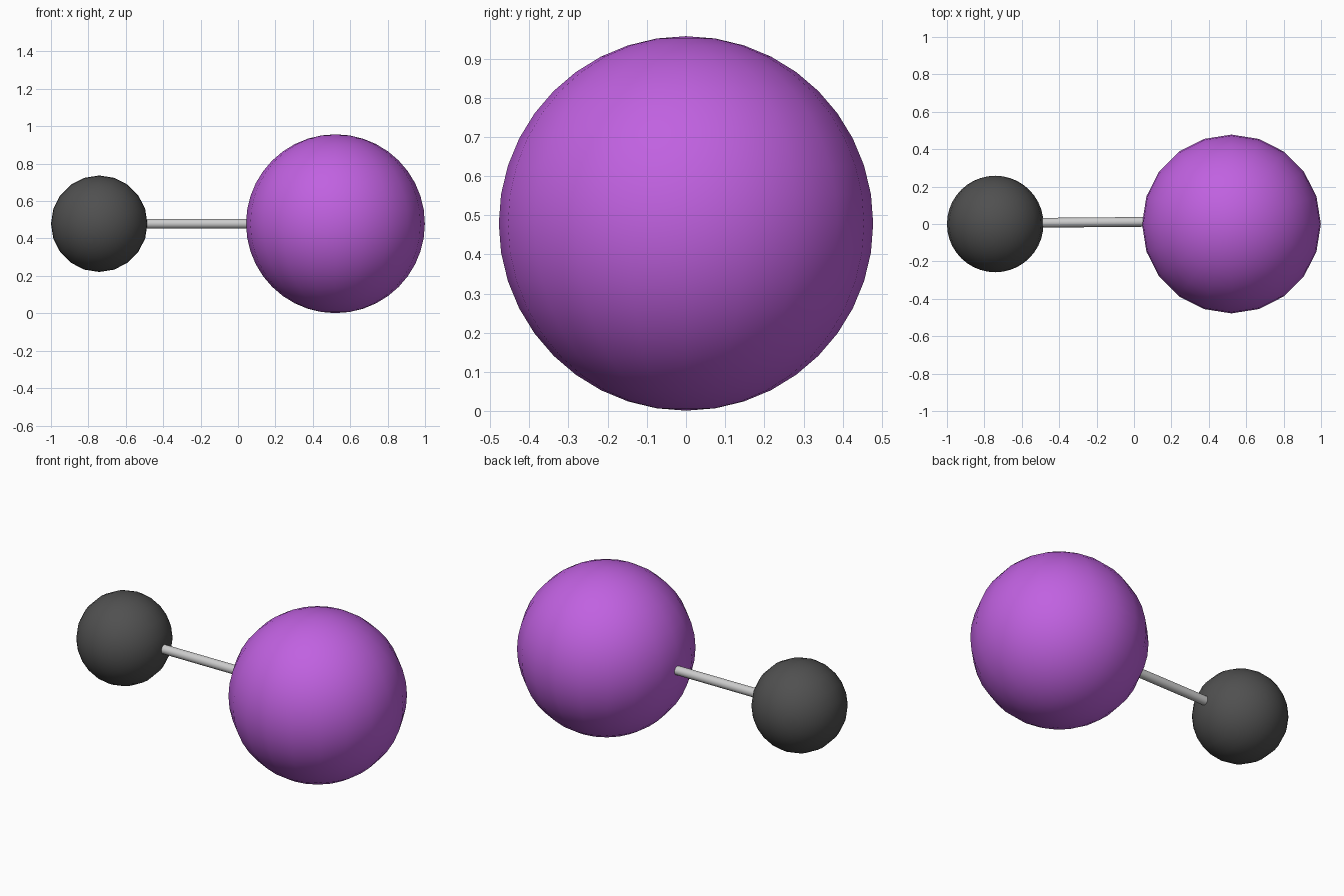
import bpy
from math import radians

if "Cube" in bpy.data.objects:
    bpy.data.objects.remove(bpy.data.objects["Cube"])

SMALL = (-0.742, 0, 0.479)
LARGE = (0.521, 0, 0.479)


def material(name, color):
    mat = bpy.data.materials.new(name)
    mat.diffuse_color = (*color, 1)
    mat.use_nodes = True
    mat.node_tree.nodes["Principled BSDF"].inputs["Base Color"].default_value = mat.diffuse_color
    return mat


def finish(name, mat=None):
    obj = bpy.context.object
    obj.name = name
    bpy.ops.object.shade_smooth_by_angle(angle=radians(40))
    if mat:
        obj.data.materials.append(mat)
    return obj


def ball(name, loc, radius, rot, mat):
    bpy.ops.mesh.primitive_uv_sphere_add(segments=20, ring_count=20, radius=radius,
                                         location=loc, rotation=rot)
    return finish(name, mat)


# Two atoms; the small one has its poles along y
ball("small_atom", SMALL, 0.258, (radians(90), 0, 0), material("dark_grey", (0.08, 0.08, 0.08)))
ball("large_atom", LARGE, 0.478, (0, 0, 0), material("purple", (0.53, 0.12, 0.75)))

# Bond rod between the atom centres, very slightly turned in plan
bpy.ops.mesh.primitive_cylinder_add(vertices=16, radius=0.026, depth=LARGE[0] - SMALL[0],
                                    location=((SMALL[0] + LARGE[0]) / 2, 0.01, 0.479),
                                    rotation=(0, radians(90), radians(0.5)))
finish("bond_rod")
